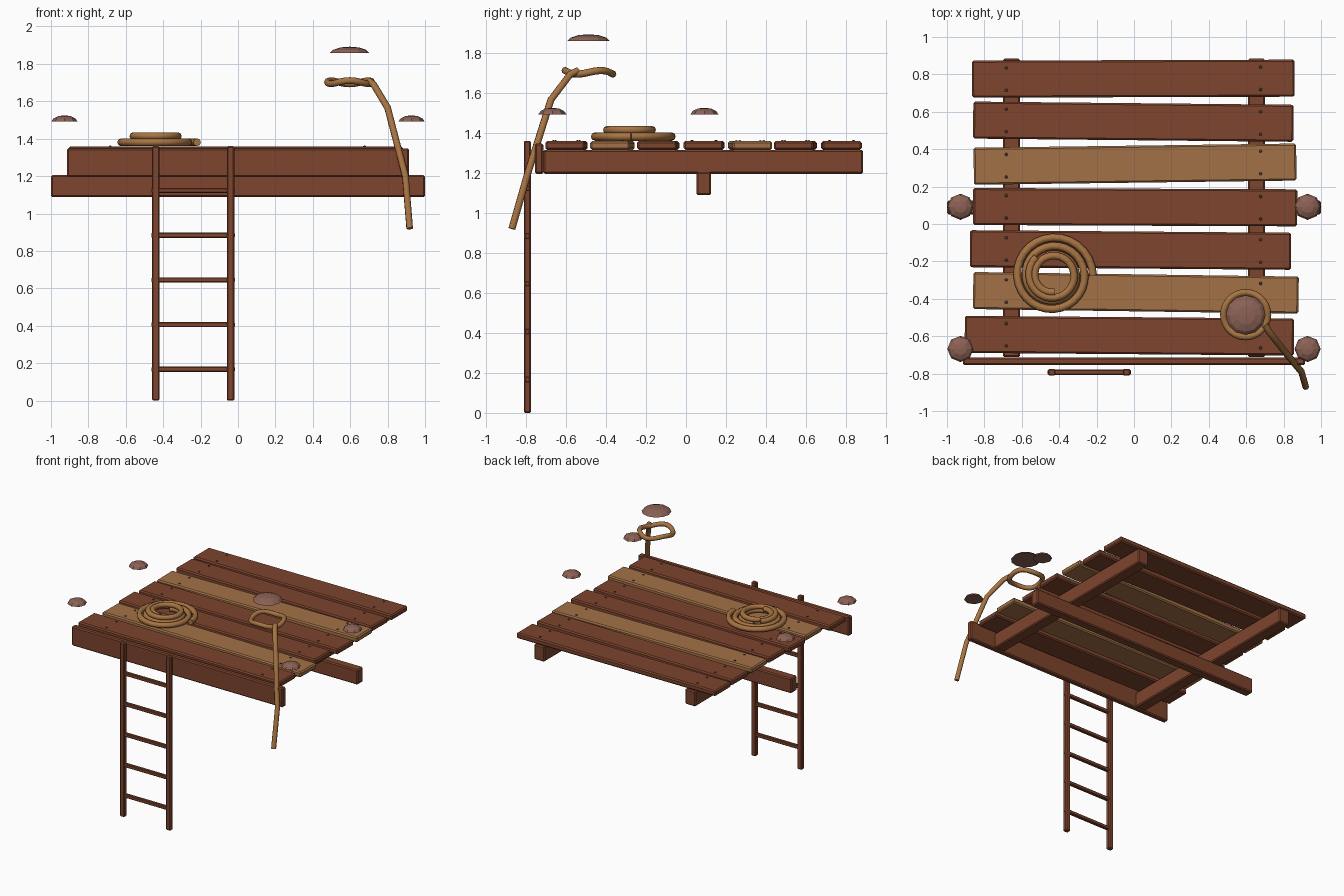
import bpy, bmesh, math
from mathutils import Matrix

if "Cube" in bpy.data.objects:
    bpy.data.objects.remove(bpy.data.objects["Cube"])


def mat(name, rgb):
    m = bpy.data.materials.new(name)
    m.diffuse_color = (*rgb, 1)
    m.use_nodes = True
    m.node_tree.nodes["Principled BSDF"].inputs["Base Color"].default_value = m.diffuse_color
    return m


DARK = mat("red brown wood", (0.205, 0.058, 0.026))
TAN = mat("tan wood", (0.36, 0.165, 0.062))
ROPE = mat("rope fibre", (0.39, 0.175, 0.055))
CAP = mat("dusty brown", (0.26, 0.12, 0.09))
NAIL = mat("dark nail", (0.08, 0.05, 0.04))


def finish(bm, name, material):
    bmesh.ops.recalc_face_normals(bm, faces=bm.faces)
    me = bpy.data.meshes.new(name)
    bm.to_mesh(me)
    bm.free()
    me.materials.append(material)
    ob = bpy.data.objects.new(name, me)
    bpy.context.collection.objects.link(ob)
    return ob


def box(name, x, y, z, material, bevel=0.008, turn=0.0):
    """Bevelled box from (min, max) ranges, optionally turned about z."""
    bm = bmesh.new()
    bmesh.ops.create_cube(bm, size=1)
    bmesh.ops.scale(bm, vec=(x[1] - x[0], y[1] - y[0], z[1] - z[0]), verts=bm.verts)
    bmesh.ops.bevel(bm, geom=bm.edges[:], offset=bevel, segments=1, affect='EDGES')
    ob = finish(bm, name, material)
    ob.location = [(r[0] + r[1]) / 2 for r in (x, y, z)]
    ob.rotation_euler.z = turn
    return ob


def dome(name, loc, r, h, sides, material):
    """Low faceted cap with a flat base."""
    bm = bmesh.new()
    rings = []
    for f, g in ((1, 0), (0.84, 0.5), (0.48, 0.88)):
        rings.append([bm.verts.new((r * f * math.cos(2 * math.pi * i / sides),
                                    r * f * math.sin(2 * math.pi * i / sides), h * g))
                      for i in range(sides)])
    top = bm.verts.new((0, 0, h))
    for i in range(sides):
        j = (i + 1) % sides
        for a, b in zip(rings, rings[1:]):
            bm.faces.new((a[i], a[j], b[j], b[i]))
        bm.faces.new((rings[-1][i], rings[-1][j], top))
    bm.faces.new(rings[0][::-1])
    ob = finish(bm, name, material)
    ob.location = loc
    return ob


def rope(name, pts, r, closed=False):
    cu = bpy.data.curves.new(name, 'CURVE')
    cu.dimensions = '3D'
    cu.bevel_depth = r
    cu.bevel_resolution = 2
    cu.use_fill_caps = True
    sp = cu.splines.new('POLY')
    sp.points.add(len(pts) - 1)
    for p, c in zip(sp.points, pts):
        p.co = (*c, 1)
    sp.use_cyclic_u = closed
    cu.materials.append(ROPE)
    ob = bpy.data.objects.new(name, cu)
    bpy.context.collection.objects.link(ob)
    return ob


def spiral(cx, cy, z, r0, r1, turns, a0=0.0):
    n = int(turns * 28)
    return [(cx + (r0 + (r1 - r0) * i / n) * math.cos(a0 + 2 * math.pi * turns * i / n),
             cy + (r0 + (r1 - r0) * i / n) * math.sin(a0 + 2 * math.pi * turns * i / n), z)
            for i in range(n + 1)]


# Deck planks (x min, x max, y centre, turn, colour) with nails
planks = [(-0.905, 0.855, -0.597, -0.008, DARK), (-0.86, 0.88, -0.368, -0.014, TAN),
          (-0.877, 0.84, -0.139, -0.008, DARK), (-0.86, 0.873, 0.09, -0.004, DARK),
          (-0.857, 0.868, 0.32, 0.013, TAN), (-0.86, 0.853, 0.547, -0.01, DARK),
          (-0.866, 0.858, 0.777, 0.003, DARK)]
for k, (x0, x1, y, turn, m) in enumerate(planks):
    box(f"deck_plank_{k + 1}", (x0, x1), (y - 0.099, y + 0.099), (1.315, 1.358), m, 0.009, turn)
    for x in (-0.683, 0.677):
        for dy in (-0.06, 0.06):
            dome("nail", (x, y + dy + x * turn, 1.357), 0.009, 0.006, 6, NAIL)

# Frame under the deck
for side, x in (("left", -0.655), ("right", 0.655)):
    box(f"{side}_joist", (x - 0.045, x + 0.045), (-0.712, 0.885), (1.195, 1.315), DARK)
box("cross_beam", (-1, 1), (0.052, 0.125), (1.088, 1.205), DARK)
box("front_board", (-0.915, 0.915), (-0.755, -0.713), (1.195, 1.347), DARK)

# Ladder
for side, x in (("left", -0.44), ("right", -0.04)):
    box(f"{side}_ladder_rail", (x - 0.02, x + 0.02), (-0.81, -0.775), (0, 1.36), DARK, 0.006)
for k in range(5):
    z = 0.167 + 0.239 * k
    box(f"ladder_rung_{k + 1}", (-0.463, -0.017), (-0.806, -0.779), (z - 0.014, z + 0.014), DARK, 0.005)

# Coiled rope lying on the deck, two layers
rope("coiled_rope_lower", spiral(-0.433, -0.275, 1.381, 0.214, 0.11, 2.3), 0.021)
rope("coiled_rope_upper", spiral(-0.433, -0.275, 1.414, 0.132, 0.09, 1.4, 2.3), 0.02)

# Rope loop with hanging tail
loop = []
for i in range(28):
    a = 2 * math.pi * i / 28
    loop.append((0.597 + 0.119 * math.cos(a), -0.485 + 0.119 * math.sin(a),
                 1.702 + 0.009 * math.sin(3 * a)))
rope("rope_loop", loop, 0.018, True)
rope("rope_tail", [(0.70, -0.54, 1.71), (0.725, -0.58, 1.69), (0.80, -0.675, 1.565),
                   (0.895, -0.79, 1.20), (0.918, -0.87, 0.92)], 0.018)

# Floating rounded caps
for x in (-0.928, 0.928):
    for y in (0.092, -0.668):
        dome("small_cap", (x, y, 1.492), 0.07, 0.033, 8, CAP)
dome("large_cap", (0.597, -0.487, 1.858), 0.106, 0.034, 12, CAP)
